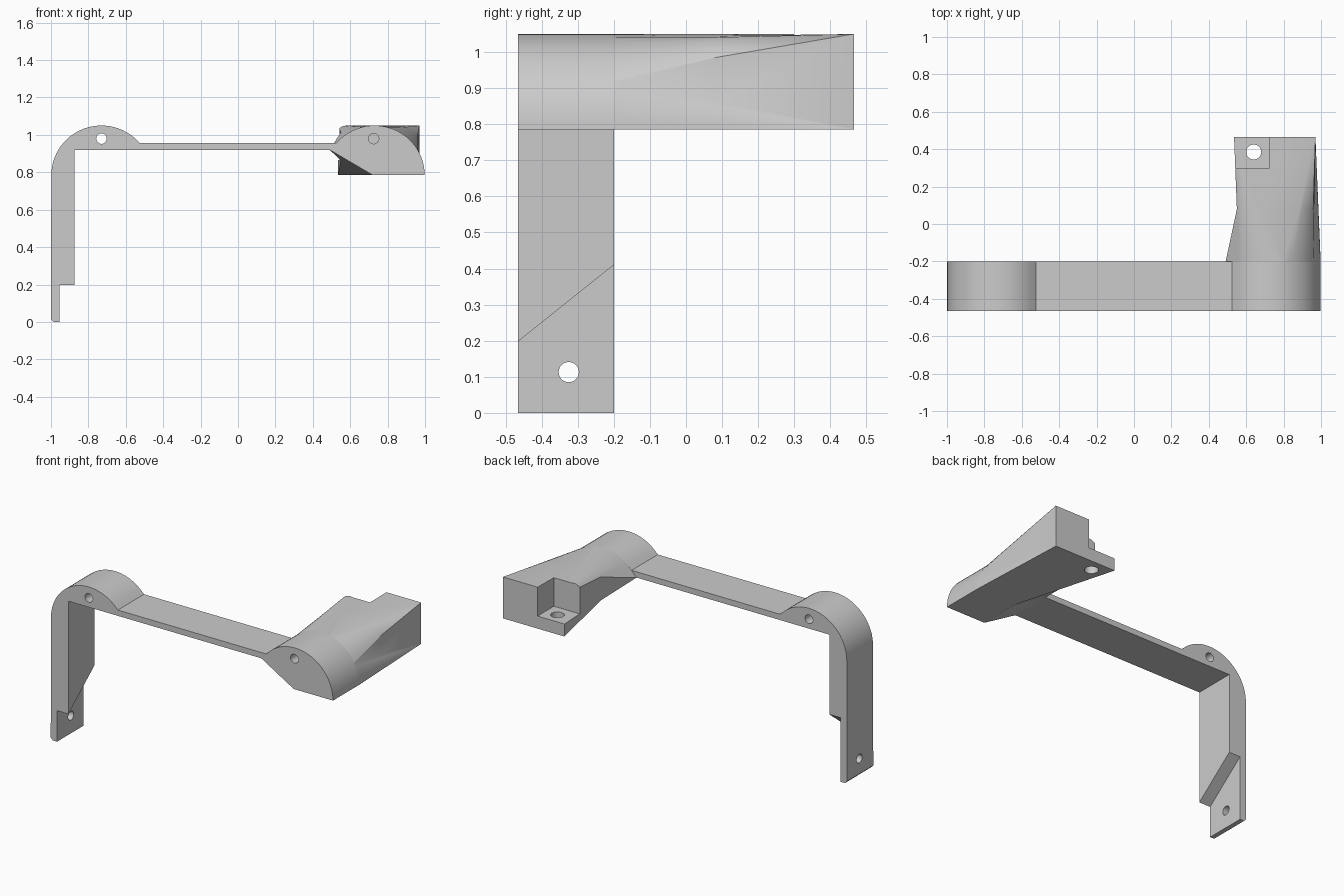
import bpy, bmesh
from math import sin, cos, radians
from mathutils import Vector, Matrix

cube = bpy.data.objects.get("Cube")
if cube:
    bpy.data.objects.remove(cube, do_unlink=True)

grey = bpy.data.materials.new("plain_grey")
grey.use_nodes = True
grey.diffuse_color = (0.6, 0.6, 0.6, 1)
grey.node_tree.nodes["Principled BSDF"].inputs["Base Color"].default_value = (0.6, 0.6, 0.6, 1)

FRONT, MID, BACK = -0.465, -0.2, 0.465
LOW, TOP, R, CX = 0.785, 1.05, 0.268, 0.73


def finish(bm, name):
    bmesh.ops.remove_doubles(bm, verts=bm.verts, dist=1e-5)
    bmesh.ops.dissolve_degenerate(bm, dist=1e-5, edges=bm.edges)
    bmesh.ops.recalc_face_normals(bm, faces=bm.faces)
    mesh = bpy.data.meshes.new(name)
    bm.to_mesh(mesh)
    bm.free()
    mesh.materials.append(grey)
    obj = bpy.data.objects.new(name, mesh)
    bpy.context.collection.objects.link(obj)
    return obj


def loft(name, rings):
    """Skin a list of equal-length closed rings and cap both ends."""
    bm = bmesh.new()
    rows = [[bm.verts.new(p) for p in ring] for ring in rings]
    n = len(rows[0])
    for a, b in zip(rows, rows[1:]):
        for i in range(n):
            j = (i + 1) % n
            f = bm.faces.new((a[i], a[j], b[j], b[i]))
            if len(rows) > 2:
                bmesh.ops.triangulate(bm, faces=[f])
    bm.faces.new(rows[0])
    bm.faces.new(rows[-1])
    return finish(bm, name)


def prism(name, pts, axis, lo, hi):
    """Extrude a 2D outline along x or y."""
    place = (lambda p, d: (d, p[0], p[1])) if axis == "x" else (lambda p, d: (p[0], d, p[1]))
    return loft(name, [[place(p, d) for p in pts] for d in (lo, hi)])


def rod(name, centre, axis, radius, length):
    bm = bmesh.new()
    rot = Vector((0, 0, 1)).rotation_difference(Vector(axis)).to_matrix().to_4x4()
    bmesh.ops.create_cone(bm, cap_ends=True, segments=24, radius1=radius, radius2=radius,
                          depth=length, matrix=Matrix.Translation(centre) @ rot)
    return finish(bm, name)


def cut(obj, cutter):
    cutter.hide_render = True
    mod = obj.modifiers.new("cut", "BOOLEAN")
    mod.operation, mod.solver, mod.object = "DIFFERENCE", "EXACT", cutter
    bpy.context.view_layer.objects.active = obj
    bpy.ops.object.modifier_apply(modifier=mod.name)
    bpy.data.objects.remove(cutter, do_unlink=True)


# Rounded shoulder shared by both ends
angles = [radians(i * 130 / 26) for i in range(27)]
arc = [(CX + R * cos(a), LOW + (TOP - LOW) * sin(a)) for a in angles]
left_arc = [(-x, z) for x, z in arc]
tip, heel = (0.49, 0.92), (0.72, LOW)

# Leg, beam and pod front as one profile
outline = ([(-0.875, 0), (-0.985, 0), (-1, 0.015)] + left_arc +
           [(-0.525, 0.957), (0.525, 0.957)] + arc[::-1] +
           [heel, tip, (-0.875, 0.92)])
bracket = prism("bracket", outline, "y", FRONT, MID)

# Slanted step thinning the foot of the leg
cut(bracket, prism("step_cutter", [(-0.6, 0.09), (-0.6, -0.1), (0, -0.1), (0, 0.57)],
                   "x", -0.955, -0.8))
# Screw holes
cut(bracket, rod("foot_hole", (-0.97, -0.325, 0.113), (1, 0, 0), 0.028, 0.2))
cut(bracket, rod("shoulder_hole", (-CX, -0.33, 0.98), (0, 1, 0), 0.028, 0.6))
cut(bracket, rod("pod_hole", (0.725, -0.38, 0.98), (0, 1, 0), 0.028, 0.3))

# Pod rear: the rounded section blends into a rectangular block
section = arc + [tip, heel]


def corner(i):
    if i >= len(arc):
        return 0.535, LOW
    deg = i * 5
    if deg < 33:
        return 0.97, LOW
    return (0.97, TOP) if deg < 73 else (0.535, TOP)


ends = [corner(i) for i in range(len(section))]
t = 0.42
waist = []
for p, q in zip(section, ends):
    x, z = (p[k] + (q[k] - p[k]) * t for k in (0, 1))
    waist.append((max(x, 0.55), MID + (BACK - MID) * t, z))
pod = loft("pod_rear", [[(x, MID, z) for x, z in section], waist,
                        [(x, BACK, z) for x, z in ends]])

# Open notch leaving a thin drilled tab
cut(pod, prism("notch_cutter", [(0.3, 0.865), (0.6, 0.865), (0.6, 1.2), (0.3, 1.2)],
               "x", 0.4, 0.725))
cut(pod, rod("tab_hole", (0.64, 0.385, 0.82), (0, 0, 1), 0.04, 0.3))

# Smooth the curves, keep hard edges
for obj in (bracket, pod):
    bpy.ops.object.select_all(action="DESELECT")
    obj.select_set(True)
    bpy.context.view_layer.objects.active = obj
    bpy.ops.object.shade_smooth_by_angle(angle=radians(25))
